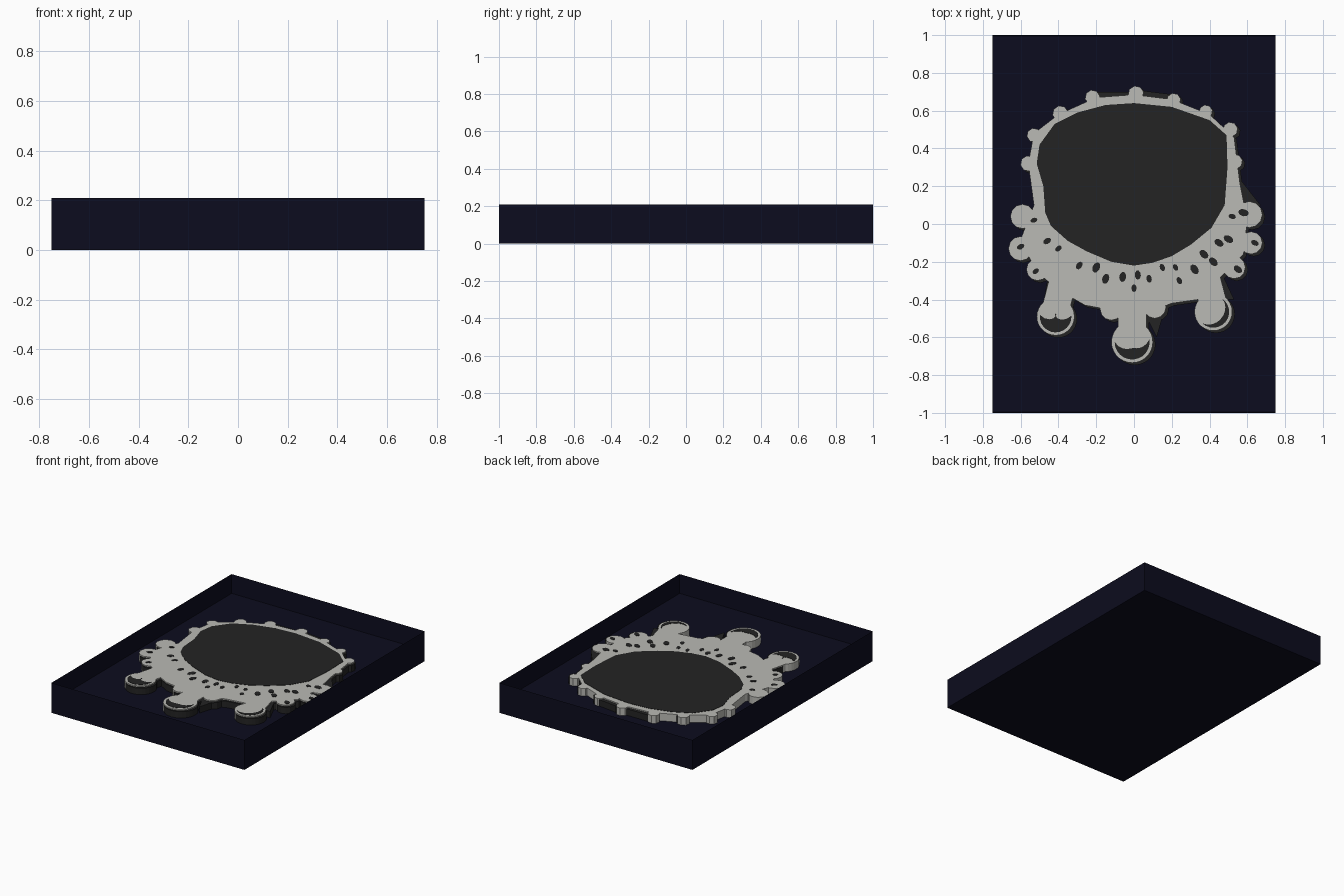
import bpy, bmesh, math, random
from mathutils import Vector

random.seed(4)
if "Cube" in bpy.data.objects:
    bpy.data.objects.remove(bpy.data.objects["Cube"])

FLOOR, DARK_TOP, GREY_TOP, PLATE_TOP = 0.077, 0.122, 0.13, 0.132
SHIFT = Vector((0.014, -0.012))


def material(name, rgb):
    mat = bpy.data.materials.new(name)
    mat.use_nodes = True
    color = (*rgb, 1)
    mat.diffuse_color = color
    mat.node_tree.nodes["Principled BSDF"].inputs["Base Color"].default_value = color
    return mat


navy = material("navy", (0.0037, 0.0037, 0.013))
grey = material("silver_grey", (0.49, 0.49, 0.46))
dark = material("charcoal", (0.017, 0.017, 0.017))


def finish(name, bm, mat):
    bmesh.ops.recalc_face_normals(bm, faces=bm.faces)
    mesh = bpy.data.meshes.new(name)
    bm.to_mesh(mesh)
    bm.free()
    mesh.materials.append(mat)
    obj = bpy.data.objects.new(name, mesh)
    bpy.context.collection.objects.link(obj)
    return obj


def slabs(name, outlines, low, high, mat, offset=Vector((0, 0))):
    """Extrude flat outlines between two heights, as one object."""
    bm = bmesh.new()
    for outline in outlines:
        verts = [bm.verts.new((*(Vector(p) + offset), low)) for p in outline]
        face = bm.faces.new(verts)
        new = bmesh.ops.extrude_face_region(bm, geom=[face])["geom"]
        moved = [v for v in new if isinstance(v, bmesh.types.BMVert)]
        bmesh.ops.translate(bm, verts=moved, vec=(0, 0, high - low))
    bmesh.ops.triangulate(bm, faces=[f for f in bm.faces if len(f.verts) > 4])
    return finish(name, bm, mat)


def disc(x, y, rx, ry=None, sides=24, turn=0.0):
    ry = ry or rx
    points = []
    for i in range(sides):
        a = math.tau * i / sides
        u, v = rx * math.cos(a), ry * math.sin(a)
        points.append((x + u * math.cos(turn) - v * math.sin(turn),
                       y + u * math.sin(turn) + v * math.cos(turn)))
    return points


def crescent(x, y, radius, depth, facing, spread):
    """Moon shape: a round outer arc and a shallower inner arc."""
    steps = [i / 12 for i in range(13)]
    outer, inner = [], []
    for t in steps:
        a = facing + (t - 0.5) * spread
        thick = depth * math.sin(math.pi * t)
        outer.append((x + radius * math.cos(a), y + radius * math.sin(a)))
        r = radius - thick
        inner.append((x + r * math.cos(a), y + r * math.sin(a)))
    return outer + inner[-2:0:-1]


# Open tray with thin walls
bm = bmesh.new()
bmesh.ops.create_cube(bm, size=1)
bmesh.ops.scale(bm, verts=bm.verts, vec=(1.5, 2, 0.21))
bmesh.ops.translate(bm, verts=bm.verts, vec=(0, 0, 0.105))
top = max(bm.faces, key=lambda f: f.calc_center_median().z)
bmesh.ops.inset_region(bm, faces=[top], thickness=0.005)
bmesh.ops.translate(bm, verts=top.verts, vec=(0, 0, FLOOR - 0.21))
finish("tray", bm, navy)

# Collar body
collar = [(0, .685), (-.2, .67), (-.4, .58), (-.53, .48), (-.56, .32), (-.53, .1),
          (-.6, -.08), (-.52, -.25), (-.4, -.35), (-.26, -.43), (-.1, -.46),
          (.1, -.46), (.2, -.42), (.34, -.4), (.46, -.28), (.58, -.16),
          (.6, .02), (.56, .22), (.53, .46), (.4, .58), (.2, .66)]

# Small beads around the edge: x, y, radius
beads = [(.01, .69, .042), (-.22, .67, .04), (-.39, .585, .042), (-.53, .47, .038),
         (-.56, .32, .042), (.21, .655, .038), (.38, .595, .036), (.51, .5, .04),
         (.535, .33, .04)]
bead_shapes = [disc(x, y, r, sides=8, turn=0.2) for x, y, r in beads]

# Scalloped lobes along the lower edge
lobes = [(-.59, .04, .065), (-.6, -.13, .065), (-.51, -.24, .06), (.61, .05, .07),
         (.62, -.1, .06), (.53, -.23, .06), (-.12, -.45, .06), (.11, -.44, .06)]
lobe_shapes = [disc(x, y, r, sides=12) for x, y, r in lobes]

# Three round pendants, each with a neck
pendants = {"left": (.42, -.465, .1), "right": (-.415, -.49, .1), "centre": (-.01, -.625, .11)}
pendant_shapes = []
for x, y, r in pendants.values():
    pendant_shapes.append(disc(x, y, r, sides=28))
    inward = x * 0.9
    pendant_shapes.append([(x - .075, y + .04), (x + .075, y + .04),
                           (inward + .075, y + .2), (inward - .075, y + .2)])

for name, shapes in (("collar", [collar]), ("edge_beads", bead_shapes),
                     ("lower_lobes", lobe_shapes), ("pendants", pendant_shapes)):
    slabs(name, shapes, FLOOR, GREY_TOP, grey)
    slabs(name + "_backing", shapes, FLOOR, DARK_TOP, dark, SHIFT)

# Dark webs bridging the gaps behind the edge
webs = [[(.56, .24), (.58, .02), (.67, .1)], [(.4, -.25), (.47, -.27), (.53, -.4), (.42, -.4)],
        [(-.36, -.28), (-.46, -.3), (-.48, -.42), (-.36, -.42)],
        [(-.22, .7), (-.2, .6), (0, .6), (0, .7)],
        [(.01, .71), (.01, .6), (.21, .6), (.21, .685)],
        [(.06, -.48), (.16, -.46), (.12, -.6)]]
slabs("dark_webs", webs, FLOOR, DARK_TOP, dark)

# Large dark opening
opening = [(0, .64), (-.15, .63), (-.3, .59), (-.42, .53), (-.5, .42), (-.515, .32),
           (-.48, .2), (-.47, .06), (-.44, -.01), (-.35, -.09), (-.25, -.145),
           (-.12, -.2), (0, -.22), (.1, -.205), (.2, -.17), (.3, -.11), (.41, -.02),
           (.48, .1), (.495, .3), (.49, .47), (.4, .55), (.2, .62)]
slabs("dark_opening", [opening], GREY_TOP - .002, PLATE_TOP, dark)

# Dark crescents in the pendants
moons = []
for side, depth, facing in (("left", .03, -.7), ("right", .1, -1.6), ("centre", .06, -1.5)):
    x, y, r = pendants[side]
    moons.append(crescent(x, y, r * .84, depth, facing, 3.3))
slabs("pendant_crescents", moons, GREY_TOP - .002, PLATE_TOP, dark)

# Small pierced openings in the lower band
holes = [(-.6, -.12), (-.52, -.25), (-.46, -.09), (-.4, -.13), (-.53, .02), (-.29, -.22),
         (-.2, -.23), (-.15, -.29), (-.06, -.28), (0, -.34), (.02, -.27), (.08, -.29),
         (.15, -.23), (.22, -.23), (.24, -.3), (.32, -.24), (.37, -.16), (.42, -.2),
         (.5, -.08), (.52, .04), (.64, -.1), (.55, -.24), (.45, -.1), (.58, .06)]
hole_shapes = []
for x, y in holes:
    size = random.uniform(.012, .02)
    hole_shapes.append(disc(x, y, size * 1.5, size, 9, math.atan2(y - .2, x)))
slabs("pierced_openings", hole_shapes, GREY_TOP - .002, PLATE_TOP, dark)
